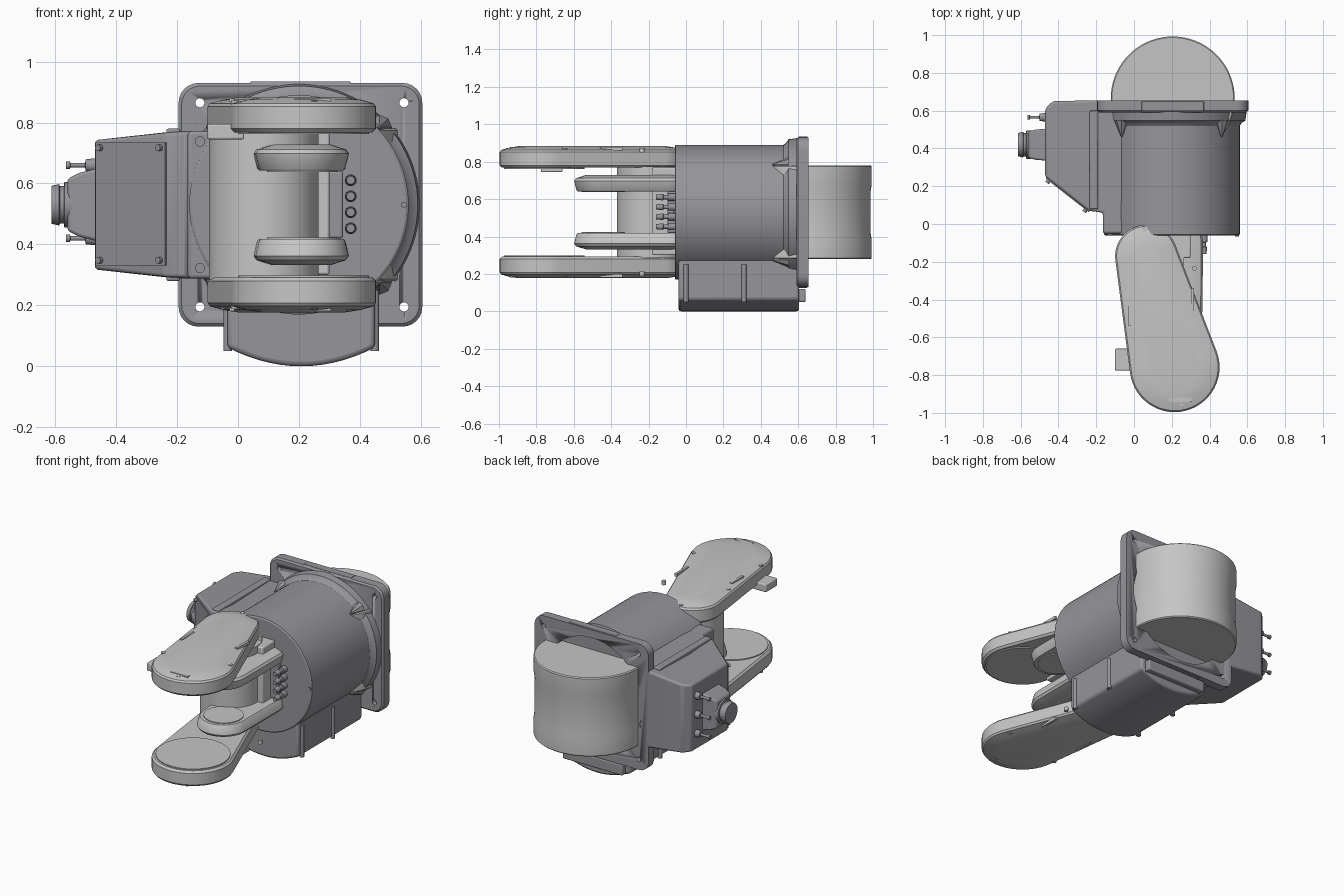
import bpy, bmesh, math
from mathutils import Vector, Matrix

cube = bpy.data.objects.get("Cube")
if cube:
    bpy.data.objects.remove(cube)


def material(name, rgb):
    m = bpy.data.materials.new(name)
    m.use_nodes = True
    m.diffuse_color = (*rgb, 1)
    m.node_tree.nodes["Principled BSDF"].inputs["Base Color"].default_value = (*rgb, 1)
    return m


LIGHT = material("light grey", (0.56, 0.56, 0.56))
DARK = material("dark grey", (0.30, 0.30, 0.325))
CX, CZ = 0.2, 0.53  # barrel axis
AXES = {"x": Vector((1, 0, 0)), "y": Vector((0, 1, 0)), "z": Vector((0, 0, 1))}


def finish(name, bm, mat, bevel=0):
    bmesh.ops.recalc_face_normals(bm, faces=bm.faces)
    me = bpy.data.meshes.new(name)
    bm.to_mesh(me)
    bm.free()
    ob = bpy.data.objects.new(name, me)
    bpy.context.collection.objects.link(ob)
    me.materials.append(mat)
    if bevel:
        b = ob.modifiers.new("bevel", "BEVEL")
        b.width, b.segments, b.limit_method = bevel, 3, "ANGLE"
    bpy.ops.object.select_all(action="DESELECT")
    ob.select_set(True)
    bpy.context.view_layer.objects.active = ob
    bpy.ops.object.shade_smooth_by_angle(angle=math.radians(32))
    return ob


def skin(name, rings, mat, bevel=0):
    """Join equal rings of points into a capped solid."""
    bm = bmesh.new()
    loops = [[bm.verts.new(p) for p in ring] for ring in rings]
    n = len(loops[0])
    for a, b in zip(loops, loops[1:]):
        for i in range(n):
            j = (i + 1) % n
            bm.faces.new((a[i], a[j], b[j], b[i]))
    bm.faces.new(loops[0])
    bm.faces.new(loops[-1])
    return finish(name, bm, mat, bevel)


def lathe(name, origin, axis, profile, mat, sides=64):
    """Solid of revolution: profile holds (distance along axis, radius)."""
    axis = Vector(axis).normalized()
    u = axis.orthogonal().normalized()
    v = axis.cross(u)
    turn = [2 * math.pi * i / sides for i in range(sides)]
    rings = [[Vector(origin) + axis * d + (u * math.cos(t) + v * math.sin(t)) * r for t in turn]
             for d, r in profile]
    return skin(name, rings, mat)


def rod(name, origin, axis, length, r, mat, sides=16):
    return lathe(name, origin, axis, [(0, r), (length, r)], mat, sides)


def box(name, lo, hi, mat, bevel=0.008):
    ring = lambda z: [(lo[0], lo[1], z), (hi[0], lo[1], z), (hi[0], hi[1], z), (lo[0], hi[1], z)]
    return skin(name, [ring(lo[2]), ring(hi[2])], mat, bevel)


def capsule(c1, r1, c2, r2, inset, z, steps=28):
    """Outline around two circles of different size, shrunk by inset."""
    a, b = Vector(c1), Vector(c2)
    d = b - a
    base = math.atan2(d.y, d.x)
    half = math.acos((r1 - r2) / d.length)
    pts = []
    for c, r, start, end in ((a, r1, base + half, base + 2 * math.pi - half),
                             (b, r2, base - half, base + half)):
        for i in range(steps + 1):
            t = start + (end - start) * i / steps
            pts.append((c.x + (r - inset) * math.cos(t), c.y + (r - inset) * math.sin(t), z))
    return pts


def cut(target, cutter):
    cutter.hide_render = True
    cutter.hide_viewport = True
    m = target.modifiers.new("cut", "BOOLEAN")
    m.operation, m.object, m.solver = "DIFFERENCE", cutter, "EXACT"


# Main barrel with flared collar
lathe("barrel", (CX, 0, CZ), AXES["y"],
      [(-0.06, 0.352), (-0.055, 0.36), (0.52, 0.36), (0.535, 0.37), (0.548, 0.39), (0.6, 0.397)], DARK, 96)
rod("barrel_face_pin", (0.545, -0.066, CZ), AXES["y"], 0.02, 0.01, DARK)


# Square mounting flange with rounded corners and bolt holes
def rounded(half, r, y):
    pts = []
    for k, (sx, sz) in enumerate(((1, 1), (-1, 1), (-1, -1), (1, -1))):
        for i in range(7):
            t = math.pi / 2 * (k + i / 6)
            pts.append((CX + 0.005 + sx * (half - r) + r * math.cos(t), y,
                        CZ + sz * (half - r) + r * math.sin(t)))
    return pts


flange = skin("flange", [rounded(0.39, 0.06, 0.59), rounded(0.4, 0.065, 0.6), rounded(0.4, 0.065, 0.655)], DARK)
cut(flange, rod("opening_cutter", (CX, 0.61, CZ), AXES["y"], 0.1, 0.35, DARK, 64))
for sx in (-1, 1):
    for sz in (-1, 1):
        x, z = CX + 0.01 + sx * 0.335, CZ + sz * 0.335
        cut(flange, rod("bolt_hole_cutter", (x, 0.5, z), AXES["y"], 0.2, 0.015, DARK))
        # small stiffening fin on the barrel near the flange
        fx, fz = CX + sx * 0.265, CZ + sz * 0.255
        lathe("collar_fin", (fx, 0.46, fz), AXES["y"], [(0, 0.003), (0.09, 0.04)], DARK, 8)
for s in (-1, 1):
    box("flange_edge_lip", (CX - 0.16, 0.6, CZ + s * 0.3975 - 0.007), (CX + 0.17, 0.65, CZ + s * 0.3975 + 0.007),
        DARK, 0.004)

# Rear rounded housing
lathe("rear_housing", (CX + 0.005, 0.665, 0.28), AXES["z"],
      [(0, 0.322), (0.006, 0.328), (0.1, 0.328), (0.14, 0.322), (0.36, 0.322), (0.4, 0.328),
       (0.494, 0.328), (0.5, 0.322)], LIGHT, 72)

# Long outer arms and short inner arms, mirrored about the barrel axis
OUTER = ((0.065, -0.17), 0.165, (0.215, -0.758), 0.238)
INNER = ((0.2, -0.1), 0.165, (0.21, -0.445), 0.153)
for side, s in (("upper", 1), ("lower", -1)):
    at = lambda h: CZ + s * h
    skin(side + "_outer_arm", [capsule(*OUTER, i, at(h)) for i, h in
         ((0.012, 0.238), (0, 0.25), (0, 0.322), (0.008, 0.333), (0.05, 0.345), (0.1, 0.353))], LIGHT)
    rod(side + "_arm_inner_disc", (*OUTER[2], at(0.232)), AXES["z"] * s, 0.02, 0.215, LIGHT, 64)
    skin(side + "_inner_arm", [capsule(*INNER, i, at(h)) for i, h in
         ((0.018, 0.112), (0.012, 0.118), (0, 0.168), (0.01, 0.182), (0.06, 0.198))], LIGHT)
    rod(side + "_inner_arm_disc", (*INNER[2], at(0.107)), AXES["z"] * s, 0.02, 0.115, LIGHT, 48)
    # cover screws and raised strips
    for x, y in ((0.055, -0.03), (-0.045, -0.36), (0.32, -0.235), (-0.01, -0.735), (0.4, -0.65), (0.25, -0.95)):
        rod(side + "_arm_screw", (x, y, at(0.318)), AXES["z"] * s, 0.024, 0.013, LIGHT, 12)
    for x, y, w, d in ((-0.02, -0.48, 0.008, 0.06), (0.31, -0.4, 0.008, 0.06), (0.245, -0.93, 0.06, 0.012)):
        zs = sorted((at(0.33), at(0.349)))
        box(side + "_arm_strip", (x - w, y - d, zs[0]), (x + w, y + d, zs[1]), LIGHT, 0)
box("arm_side_bracket", (-0.1, -0.775, 0.745), (0.02, -0.66, 0.795), LIGHT, 0.006)

# Elbow joint between the arms
rod("joint_column", (0.085, -0.19, 0.285), AXES["z"], 0.49, 0.18, LIGHT, 64)
box("joint_block", (0.085, -0.18, 0.3), (0.3, -0.03, 0.77), LIGHT)
box("joint_back_block", (0.25, -0.1, 0.42), (0.345, -0.03, 0.64), DARK)

# Row of fittings beside the joint
for i in range(4):
    lathe("fitting", (0.37, -0.05, 0.453 + 0.0525 * i), -AXES["y"],
          [(0, 0.02), (0.045, 0.02), (0.047, 0.012), (0.07, 0.012), (0.072, 0.018), (0.11, 0.014)], DARK, 12)


# Side cabinet, tapering away from the barrel
def cabinet_ring(s):
    outline = ((0.0, 0.64), (-0.2, 0.655), (-0.43, 0.65), (-0.47, 0.61), (-0.47, 0.25),
               (-0.24, 0.07), (-0.165, 0.06), (-0.165, -0.05), (0.0, -0.05))
    return [(x, y, CZ + s * (0.242 - 0.11 * max(0, -0.2 - x))) for x, y in outline]


skin("side_cabinet", [cabinet_ring(-1), cabinet_ring(1)], DARK, 0.012)
for s in (-1, 1):
    rod("cabinet_front_bolt", (-0.125, -0.058, CZ + s * 0.208), AXES["y"], 0.03, 0.017, DARK, 12)
    box("cabinet_rim", (-0.235, 0.08, CZ + s * 0.235 - 0.015), (-0.19, 0.6, CZ + s * 0.235 + 0.015), DARK, 0.006)

# Slanted cover with corner screws
a, b = Vector((-0.463, 0.247, 0)), Vector((-0.235, 0.069, 0))
normal = Vector((b.y - a.y, a.x - b.x, 0)).normalized()
skin("cabinet_cover", [[p + normal * o + Vector((0, 0, z)) for p, z in
     ((a, 0.33), (b, 0.33), (b, 0.735), (a, 0.735))] for o in (-0.01, 0.008)], DARK)
for t in (0.07, 0.93):
    for z in (0.348, 0.717):
        rod("cover_screw", a.lerp(b, t) + Vector((0, 0, z)), normal, 0.022, 0.011, DARK, 12)

# Connector block, knob and pins on the cabinet end
skin("connector_block", [[(x, 0.42 - w, CZ - h), (x, 0.42 + w, CZ - h), (x, 0.42 + w, CZ + h),
     (x, 0.42 - w, CZ + h)] for x, w, h in ((-0.46, 0.085, 0.12), (-0.52, 0.08, 0.105), (-0.56, 0.07, 0.085))],
     DARK, 0.01)
lathe("end_knob", (-0.545, 0.42, CZ), -AXES["x"],
      [(0, 0.075), (0.025, 0.075), (0.027, 0.062), (0.04, 0.062), (0.042, 0.068), (0.068, 0.062)], DARK, 32)
for z in (0.42, 0.54, 0.66):
    lathe("connector_pin", (-0.465, 0.565, z), -AXES["x"],
          [(0, 0.024), (0.035, 0.02), (0.037, 0.008), (0.085, 0.008), (0.087, 0.013), (0.1, 0.013)], DARK, 12)

# Lower tray with a curved underside and side ribs
under = [(-0.035 + 0.485 * i / 14, 0.062 * (2 * i / 14 - 1) ** 2) for i in range(15)]
tray = [(-0.035, 0.3)] + under + [(0.45, 0.3)]
skin("lower_tray", [[(x, y, z) for x, z in tray] for y in (-0.04, 0.605)], DARK, 0.015)
for y in (0.0, 0.31):
    for x in (-0.034, 0.449):
        rod("tray_rib", (x, y, 0.05), AXES["z"], 0.2, 0.014, DARK, 12)
box("tray_rear_step", (0.0, 0.59, 0.05), (0.42, 0.64, 0.12), DARK)
